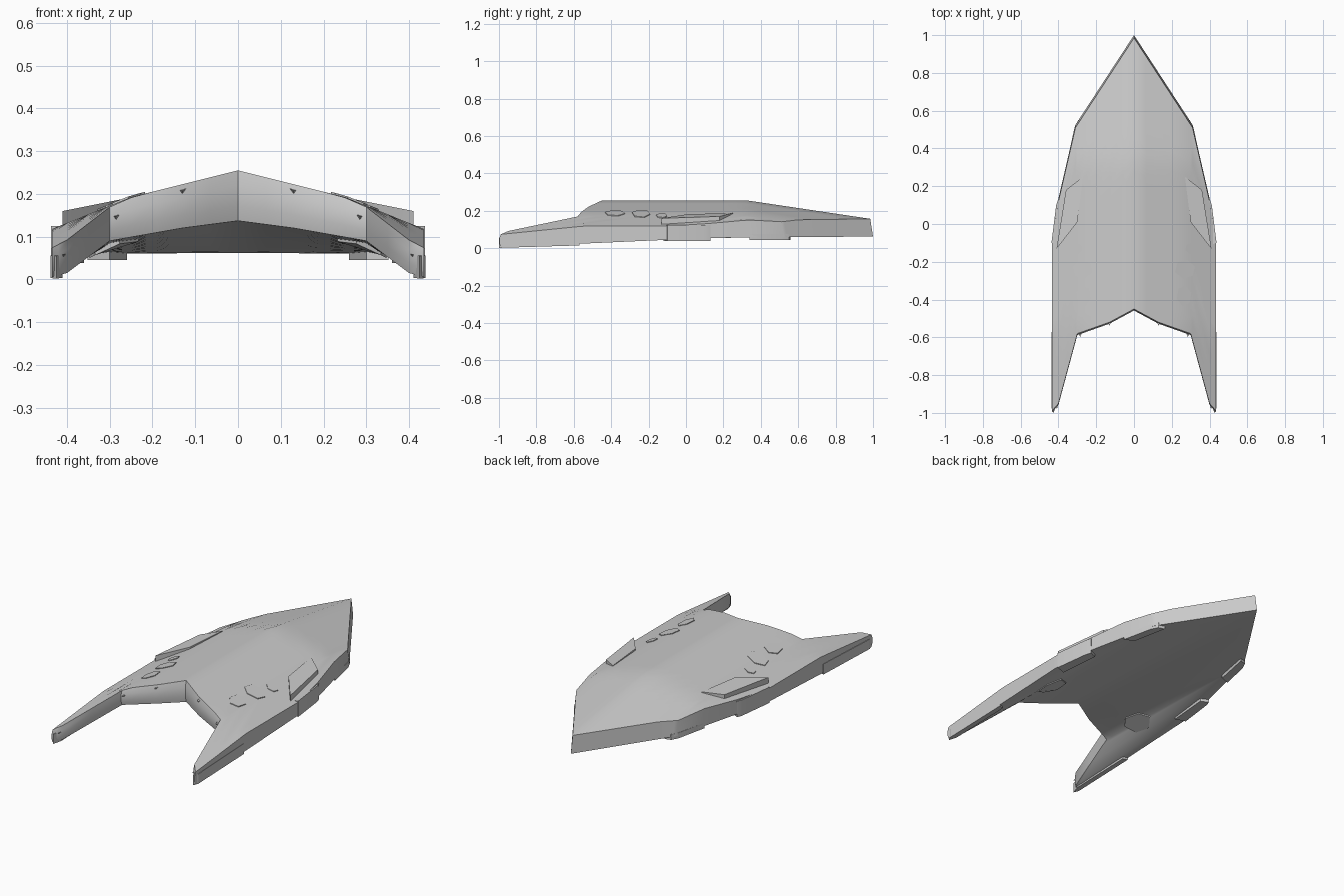
import bpy, bmesh, math

if "Cube" in bpy.data.objects:
    bpy.data.objects.remove(bpy.data.objects["Cube"])

grey = bpy.data.materials.new("hull_grey")
grey.diffuse_color = (0.6, 0.6, 0.6, 1)
grey.use_nodes = True
grey.node_tree.nodes["Principled BSDF"].inputs["Base Color"].default_value = grey.diffuse_color

def lerp(pts, x):
    """Piecewise linear lookup."""
    for (x0, a), (x1, b) in zip(pts, pts[1:]):
        if x <= x1:
            return a + (b - a) * max(0, (x - x0) / (x1 - x0))
    return pts[-1][1]

# Plan outline and surface heights as functions of position
FRONT = [(0, 0.985), (0.31, 0.51), (0.40, 0.12), (0.435, -0.10)]
REAR = [(0, -0.45), (0.13, -0.52), (0.30, -0.58), (0.40, -0.95), (0.435, -0.99)]
RIDGE = [(-1, 0.21), (-0.55, 0.255), (0.33, 0.255), (1, 0.155)]
DROP = [(0, 0), (0.25, 0.0625), (0.435, 0.137)]
LOW_REAR = [(0, 0.137), (0.13, 0.12), (0.30, 0.09), (0.40, 0.015), (0.435, 0.005)]
LOW_FRONT = [(0, 0.062), (0.31, 0.06), (0.40, 0.055), (0.435, 0.045)]

def top_z(x, y):
    return lerp(RIDGE, y) - lerp(DROP, abs(x))

def low_z(x, y):
    x = abs(x)
    r, f = lerp(REAR, x), lerp(FRONT, x)
    t = min(1, max(0, (y - r) / (f - r)))
    return lerp(LOW_REAR, x) * (1 - t) + lerp(LOW_FRONT, x) * t

def finish(name, bm, angle=35):
    bmesh.ops.recalc_face_normals(bm, faces=bm.faces)
    me = bpy.data.meshes.new(name)
    bm.to_mesh(me)
    bm.free()
    me.materials.append(grey)
    ob = bpy.data.objects.new(name, me)
    bpy.context.collection.objects.link(ob)
    bpy.context.view_layer.objects.active = ob
    ob.select_set(True)
    bpy.ops.object.shade_smooth_by_angle(angle=math.radians(angle))
    ob.select_set(False)
    return ob

# Hull: one closed lengthwise loop per column, bridged across the width
N = 24
half = [0.065, 0.13, 0.19, 0.25, 0.30, 0.31, 0.35, 0.40, 0.42, 0.435]
bm = bmesh.new()
loops = []
for x in [-h for h in reversed(half)] + [0] + half:
    a = abs(x)
    r, f = lerp(REAR, a), lerp(FRONT, a)
    ys = [r + (f - r) * i / N for i in range(N + 1)]
    pts = [(x, y, top_z(x, y)) for y in ys]
    pts += [(x, y + 0.015 * (i == N), low_z(x, y)) for i, y in reversed(list(enumerate(ys)))]
    # rounded rear wall
    zt, zb = top_z(x, r), low_z(x, r)
    pts += [(x, r - 0.008, zb + (zt - zb) * k) for k in (0.3, 0.7)]
    loops.append([bm.verts.new(p) for p in pts])
for A, B in zip(loops, loops[1:]):
    for i in range(len(A)):
        j = (i + 1) % len(A)
        bm.faces.new((A[i], A[j], B[j], B[i]))
bm.faces.new(loops[0])
bm.faces.new(loops[-1])
finish("hull", bm, 45)

def slab(name, outline, top, bottom):
    """Mirrored pair of slabs: plan outline between two height functions."""
    bm = bmesh.new()
    for s in (1, -1):
        up = [bm.verts.new((s * x, y, top(x, y))) for x, y in outline]
        dn = [bm.verts.new((s * x, y, bottom(x, y))) for x, y in outline]
        bm.faces.new(up)
        bm.faces.new(dn)
        for i in range(len(up)):
            j = (i + 1) % len(up)
            bm.faces.new((up[i], up[j], dn[j], dn[i]))
    return finish(name, bm, 20)

def ngon(cx, cy, rx, ry, n=6, turn=0.3):
    return [(cx + rx * math.cos(turn + 2 * math.pi * i / n),
             cy + ry * math.sin(turn + 2 * math.pi * i / n)) for i in range(n)]

# Raised shoulder plates
slab("shoulder_plate", [(0.27, 0.25), (0.36, 0.18), (0.41, -0.13), (0.385, -0.10), (0.30, 0.01)],
     lambda x, y: 0.186 - (x - 0.28) * 0.2, lambda x, y: top_z(x, y) - 0.01)

# Flush armour patches above and below
for k, (cx, cy, rx, ry) in enumerate([(0.27, -0.24, 0.055, 0.05), (0.265, -0.38, 0.04, 0.055),
                                      (0.30, -0.13, 0.03, 0.03)]):
    out = ngon(cx, cy, rx, ry)
    slab("deck_patch_%d" % k, out, lambda x, y: top_z(x, y) + 0.004,
         lambda x, y: top_z(x, y) - 0.006)
slab("belly_patch", ngon(0.29, -0.32, 0.06, 0.09),
     lambda x, y: low_z(x, y) + 0.01, lambda x, y: low_z(x, y) - 0.006)

# Side pods on the flanks
slab("side_pod", [(0.36, 0.11), (0.402, 0.13), (0.412, 0.10), (0.437, -0.10), (0.38, -0.12)],
     lambda x, y: 0.125, lambda x, y: 0.038)
# Forward lower pods under the edge
slab("forward_pod", [(0.26, 0.56), (0.295, 0.55), (0.315, 0.51), (0.352, 0.34), (0.30, 0.36)],
     lambda x, y: 0.075, lambda x, y: 0.045)
# Fairing strips along the rear arms
slab("arm_strip", [(0.41, -0.58), (0.437, -0.57), (0.438, -0.97), (0.425, -1.0), (0.41, -0.95)],
     lambda x, y: 0.055 + (y + 1) * 0.04, lambda x, y: 0.002 + (y + 1) * 0.03)

# Small spikes along the rear edge
bm = bmesh.new()
for x, y, z, w in [(0.13, -0.51, 0.2, 0.02), (0.285, -0.57, 0.14, 0.018), (0.408, -0.95, 0.05, 0.014)]:
    for s in (1, -1):
        base = [bm.verts.new((s * (x + dx * w), y + 0.02, z + dz * w))
                for dx, dz in ((-1, 0.9), (1, 0.4), (0, -0.9))]
        tip = bm.verts.new((s * x, y - 0.03, z + 0.008))
        bm.faces.new(base)
        for i in range(3):
            bm.faces.new((base[i], base[(i + 1) % 3], tip))
finish("rear_spikes", bm, 20)
